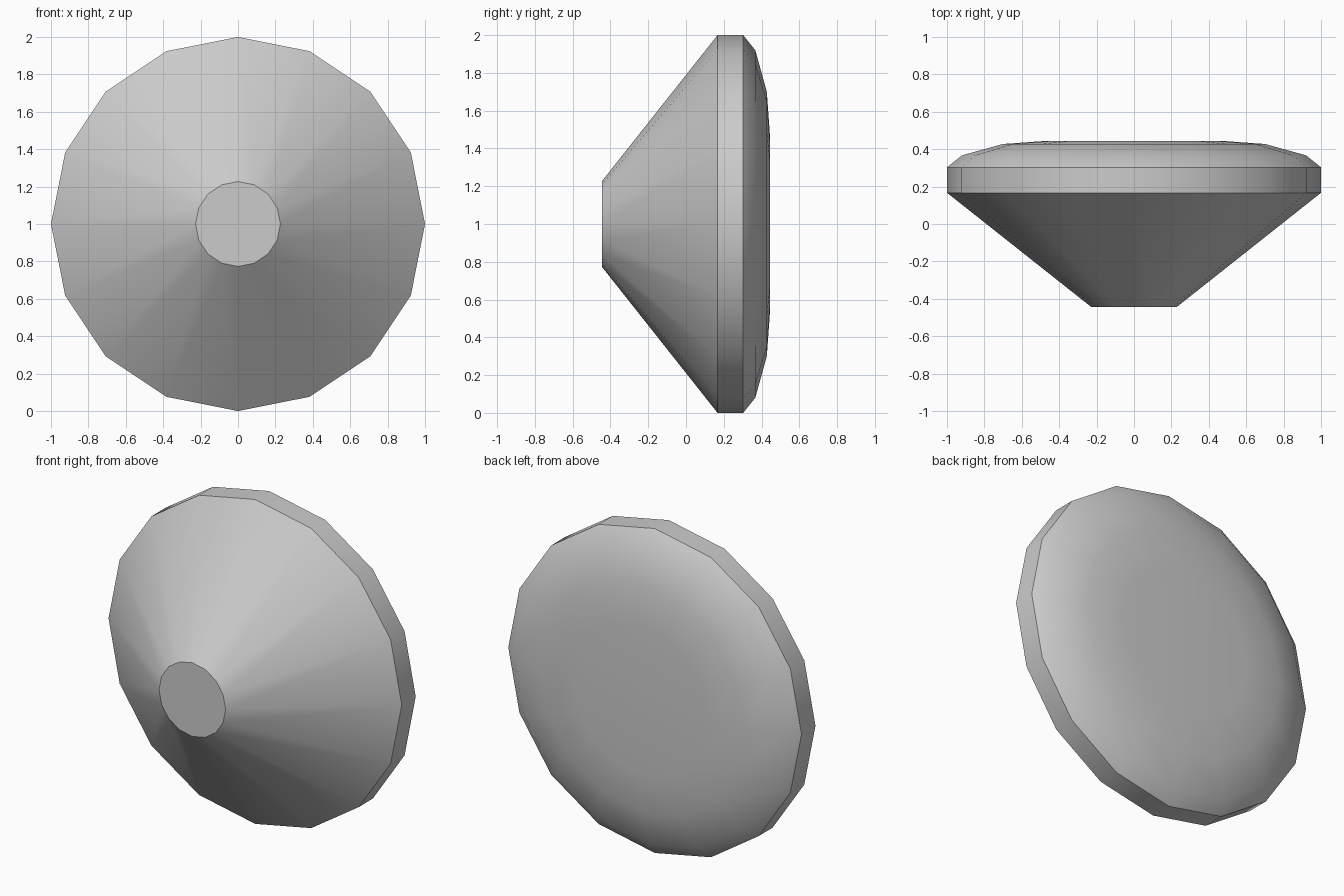
import bpy, bmesh, math

cube = bpy.data.objects.get("Cube")
if cube:
    bpy.data.objects.remove(cube, do_unlink=True)

SIDES = 16
# (depth along y, radius): narrow front tip, flared cone, straight rim, domed back
PROFILE = [(-0.445, 0.227), (0.167, 1.0), (0.303, 1.0),
           (0.367, 0.92), (0.428, 0.70), (0.445, 0.46)]

# One plain grey for the whole body
grey = bpy.data.materials.new("plain_grey")
grey.use_nodes = True
colour = (0.6, 0.6, 0.6, 1.0)
grey.diffuse_color = colour
grey.node_tree.nodes["Principled BSDF"].inputs["Base Color"].default_value = colour

# Lathe the profile around the y axis
bm = bmesh.new()
rings = []
for y, r in PROFILE:
    angles = [math.tau * i / SIDES for i in range(SIDES)]
    rings.append([bm.verts.new((r * math.cos(a), y, 1 + r * math.sin(a))) for a in angles])
for near, far in zip(rings, rings[1:]):
    for i in range(SIDES):
        j = (i + 1) % SIDES
        bm.faces.new((near[i], near[j], far[j], far[i]))

# Flat caps at the tip and the back
bm.faces.new(rings[0])
bm.faces.new(rings[-1])
bmesh.ops.recalc_face_normals(bm, faces=bm.faces)

mesh = bpy.data.meshes.new("cone_knob")
bm.to_mesh(mesh)
bm.free()
mesh.materials.append(grey)
knob = bpy.data.objects.new("cone_knob", mesh)
bpy.context.collection.objects.link(knob)

# Smooth flanks, crisp rim and tip
bpy.ops.object.select_all(action='DESELECT')
knob.select_set(True)
bpy.context.view_layer.objects.active = knob
bpy.ops.object.shade_smooth_by_angle(angle=math.radians(30))
